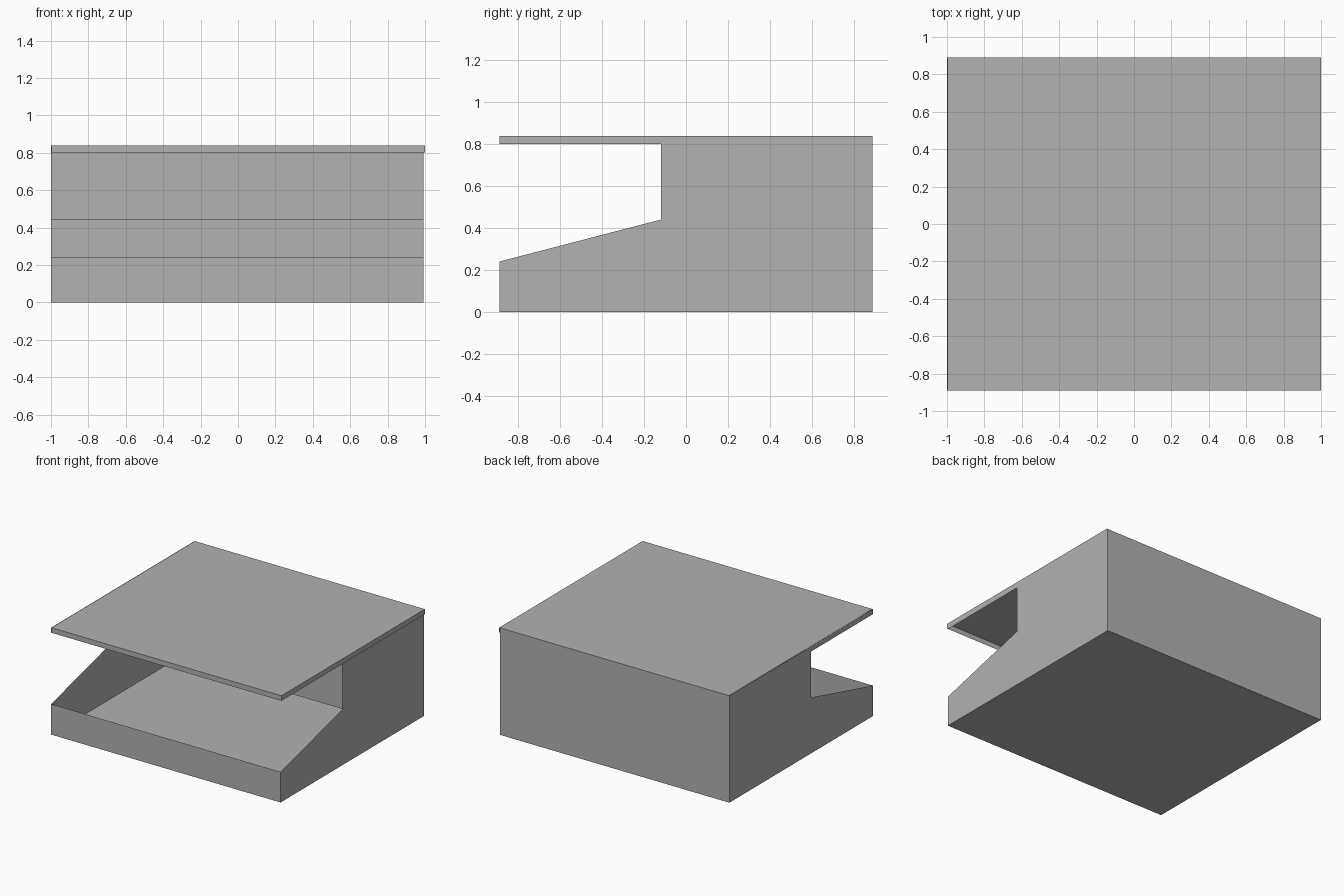
import bpy
import bmesh

cube = bpy.data.objects.get("Cube")
if cube:
    bpy.data.objects.remove(cube, do_unlink=True)

GREY = (0.445, 0.445, 0.445, 1)
grey = bpy.data.materials.new("plain grey")
grey.use_nodes = True
grey.diffuse_color = GREY
grey.node_tree.nodes["Principled BSDF"].inputs["Base Color"].default_value = GREY

# Main dimensions
LEFT, RIGHT = 0.993, -1.0
FRONT, BACK = -0.89, 0.89
TOP, LID_BOTTOM = 0.84, 0.80
LIP_TOP, SLOT_Y, SLOT_BOTTOM = 0.24, -0.12, 0.44


def sheet(name, *outlines):
    """Thin sheet part made of one or more flat outlines."""
    bm = bmesh.new()
    for outline in outlines:
        bm.faces.new([bm.verts.new(p) for p in outline])
    bmesh.ops.remove_doubles(bm, verts=bm.verts, dist=0.0001)
    mesh = bpy.data.meshes.new(name)
    bm.to_mesh(mesh)
    bm.free()
    mesh.materials.append(grey)
    obj = bpy.data.objects.new(name, mesh)
    bpy.context.collection.objects.link(obj)
    return obj


def upright(y, z0, z1, x0=RIGHT, x1=LEFT):
    """Outline of a panel facing the front."""
    return [(x0, y, z0), (x1, y, z0), (x1, y, z1), (x0, y, z1)]


def level(z, x0=RIGHT, x1=LEFT):
    """Outline of a full-depth horizontal panel."""
    return [(x0, FRONT, z), (x1, FRONT, z), (x1, BACK, z), (x0, BACK, z)]


# Side panels with the notch cut out of the front
profile = [(FRONT, 0), (BACK, 0), (BACK, TOP), (FRONT, TOP), (FRONT, LID_BOTTOM),
           (SLOT_Y, LID_BOTTOM), (SLOT_Y, SLOT_BOTTOM), (FRONT, LIP_TOP)]
sheet("left_side", [(LEFT, y, z) for y, z in profile])
sheet("right_side", [(RIGHT, y, z) for y, z in reversed(profile)])

# Floor, front lip, recessed front panel and back wall
sheet("floor", level(0)[::-1])
sheet("front_lip", upright(FRONT, 0, LIP_TOP))
sheet("recessed_front_panel", upright(SLOT_Y, SLOT_BOTTOM, LID_BOTTOM))
sheet("back_wall", upright(BACK, 0, TOP)[::-1])

# Lid, open underneath, with a folded front and left edge
LID_RIGHT, LID_LEFT = -0.997, 1.0
lid_edge = [(LID_LEFT, FRONT, LID_BOTTOM), (LID_LEFT, BACK, LID_BOTTOM),
            (LID_LEFT, BACK, TOP), (LID_LEFT, FRONT, TOP)]
sheet("lid", level(TOP, LID_RIGHT, LID_LEFT),
      upright(FRONT, LID_BOTTOM, TOP, LID_RIGHT, LID_LEFT), lid_edge)
